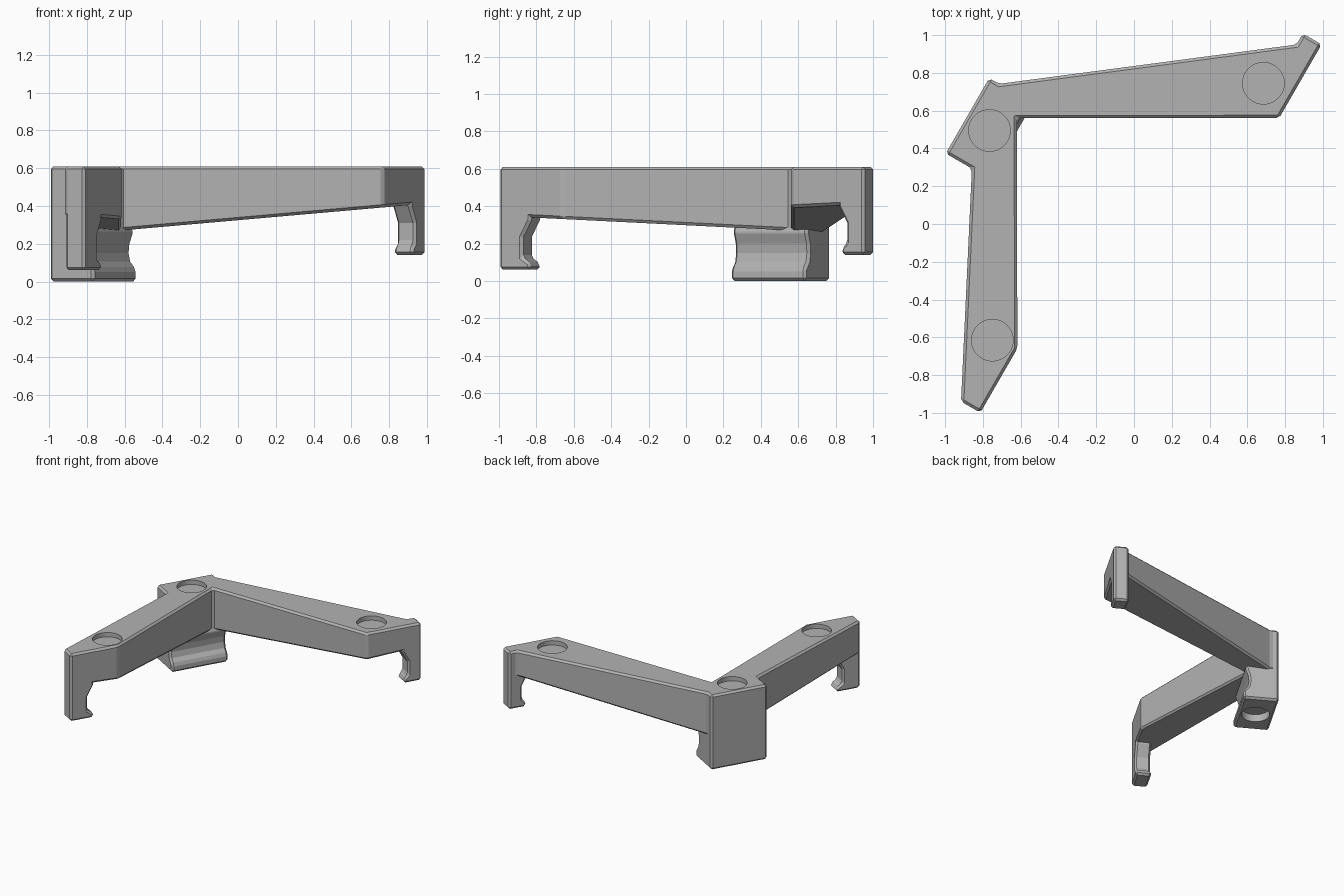
import bpy, bmesh
from math import radians
from mathutils import Vector

cube = bpy.data.objects.get("Cube")
if cube:
    bpy.data.objects.remove(cube, do_unlink=True)

grey = bpy.data.materials.new("plain_grey")
grey.use_nodes = True
GREY = (0.45, 0.45, 0.45, 1)
grey.diffuse_color = GREY
grey.node_tree.nodes["Principled BSDF"].inputs["Base Color"].default_value = GREY

# The feet are turned to a slanted pair of axes: along and across
ALONG = Vector((0.5, 0.866, 0))
ACROSS = Vector((0.866, -0.5, 0))
TOP = 0.61


def place(d, n, z=0):
    return ALONG * d + ACROSS * n + Vector((0, 0, z))


def finish(name, bm):
    """Turn a bmesh into a chamfered grey object."""
    bmesh.ops.recalc_face_normals(bm, faces=bm.faces)
    mesh = bpy.data.meshes.new(name)
    bm.to_mesh(mesh)
    bm.free()
    mesh.materials.append(grey)
    ob = bpy.data.objects.new(name, mesh)
    bpy.context.collection.objects.link(ob)
    bevel = ob.modifiers.new("chamfer", 'BEVEL')
    bevel.width = 0.015
    bevel.segments = 1
    bevel.limit_method = 'ANGLE'
    bevel.angle_limit = radians(30)
    return ob


def extrude(name, section, offset):
    bm = bmesh.new()
    face = bm.faces.new([bm.verts.new(p) for p in section])
    moved = bmesh.ops.extrude_face_region(bm, geom=[face])["geom"]
    bmesh.ops.translate(bm, vec=offset,
                        verts=[v for v in moved if isinstance(v, bmesh.types.BMVert)])
    return finish(name, bm)


def pocket(ob, x, y, low, high, radius=0.11):
    """Cut a round recess into a part."""
    bpy.ops.mesh.primitive_cylinder_add(vertices=64, radius=radius, depth=high - low,
                                        location=(x, y, (low + high) / 2))
    cutter = bpy.context.object
    cutter.name = "pocket_cutter"
    cutter.hide_render = True
    cutter.data.materials.append(grey)
    cut = ob.modifiers.new("pocket", 'BOOLEAN')
    cut.operation = 'DIFFERENCE'
    cut.solver = 'EXACT'
    cut.object = cutter
    return cutter


def apply_all(ob, cutters):
    bpy.ops.object.select_all(action='DESELECT')
    bpy.context.view_layer.objects.active = ob
    ob.select_set(True)
    for m in list(ob.modifiers):
        bpy.ops.object.modifier_apply(modifier=m.name)
    for c in cutters:
        bpy.data.objects.remove(c, do_unlink=True)


# Angled frame: two arms with flat top and sloping undersides
outline = [(-0.175, -1.05), (0.285, -1.05), (0.285, -0.99), (1.253, 0.27),
           (1.32, 0.27), (1.32, 0.385), (0.87, 0.385), (0.175, -0.817),
           (-0.88, -0.205), (-1.272, -0.205), (-1.272, -0.323), (-0.175, -0.89)]
side_arm = [0, 7, 8, 9, 10, 11]
back_arm = [1, 2, 3, 4, 5, 6, 7]
bm = bmesh.new()
upper, lower = [], []
for i, (d, n) in enumerate(outline):
    p = place(d, n)
    z = 0.27 + (0.088 * (p.x + 0.62) if i in back_arm else 0.05 * (0.56 - p.y))
    upper.append(bm.verts.new((p.x, p.y, TOP)))
    lower.append(bm.verts.new((p.x, p.y, z)))
bm.faces.new(upper)
for cap in (side_arm, back_arm, [0, 1, 7]):
    bm.faces.new([lower[i] for i in cap])
for i in range(len(outline)):
    j = (i + 1) % len(outline)
    bm.faces.new((upper[i], upper[j], lower[j], lower[i]))
frame = finish("angled_frame", bm)

# Three shallow round pockets in the top
spots = [(-0.765, 0.495), (-0.75, -0.615), (0.685, 0.745)]
apply_all(frame, [pocket(frame, x, y, TOP - 0.035, TOP + 0.1) for x, y in spots])


# Hooked feet at the arm ends
def hook(name, end, inward, n0, n1, bottom, lip, stem, ceiling):
    profile = [(0, bottom), (lip, bottom), (lip, bottom + 0.035),
               (stem, bottom + 0.065), (stem, ceiling - 0.09),
               (stem + 0.05, ceiling), (stem + 0.05, 0.55), (0, 0.55)]
    section = [place(end + inward * s, n0, z) for s, z in profile]
    apply_all(extrude(name, section, ACROSS * (n1 - n0)), [])


hook("front_hook_foot", -1.272, 1, -0.323, -0.205, 0.06, 0.19, 0.142, 0.325)
hook("left_hook_foot", 1.32, -1, 0.27, 0.385, 0.14, 0.14, 0.11, 0.40)

# Wide corner foot with a waisted inner face and a socket underneath
profile = [(0, 0), (0.268, 0), (0.268, 0.065), (0.235, 0.105), (0.225, 0.15),
           (0.23, 0.2), (0.25, 0.255), (0.25, 0.28), (0.2, 0.34), (0.2, 0.5), (0, 0.5)]
section = [place(-0.175, -1.05 + t, z) for t, z in profile]
foot = extrude("corner_foot", section, ALONG * 0.46)
apply_all(foot, [pocket(foot, -0.765, 0.5, -0.1, 0.06, 0.105)])
